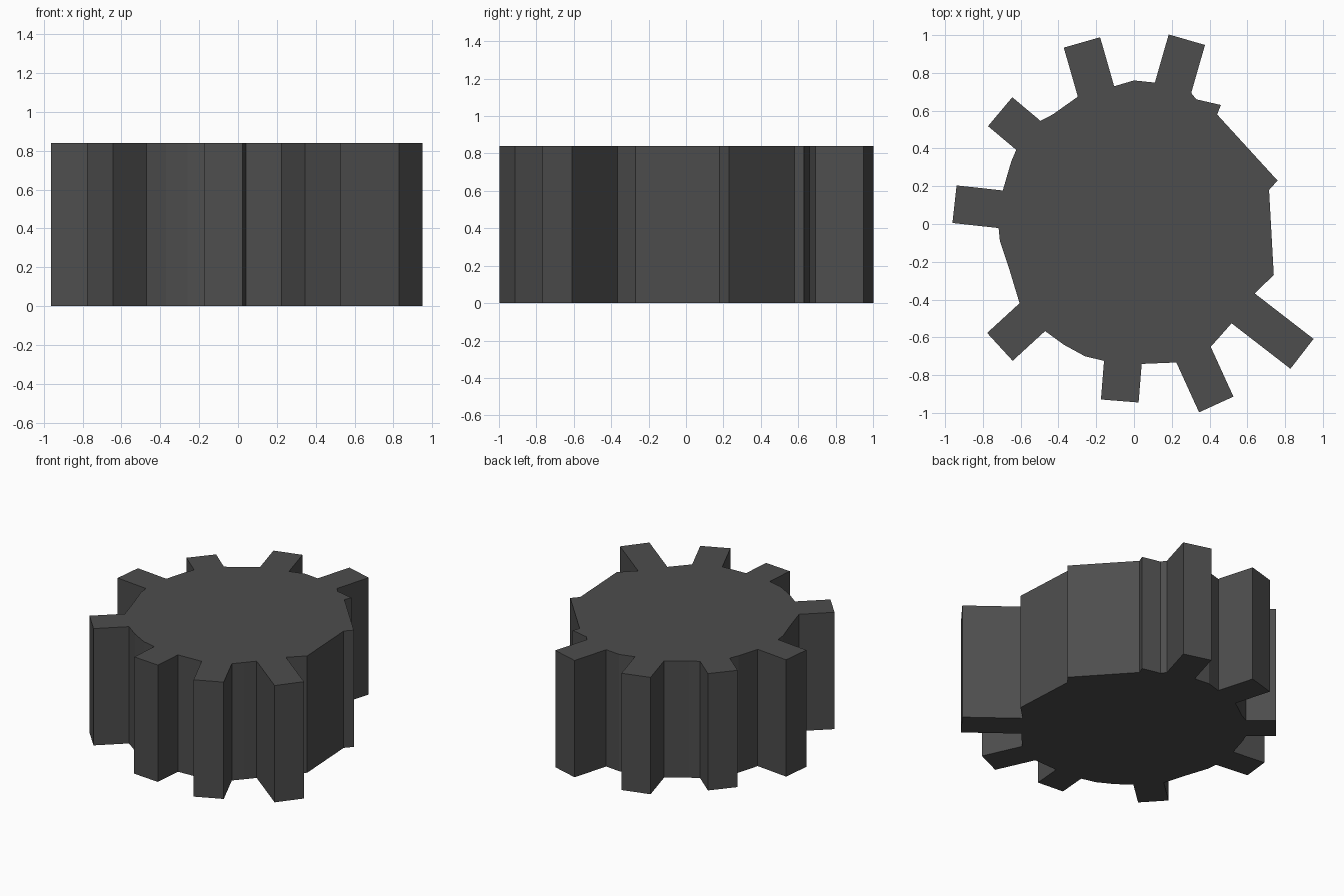
import bpy, bmesh
from math import radians
from mathutils import Vector, Matrix

if "Cube" in bpy.data.objects:
    bpy.data.objects.remove(bpy.data.objects["Cube"])

HEIGHT = 0.84
HALF_WIDTH = 0.1

# Each tooth: angle, base radius, tip radius, then the rim points up to the next tooth
TEETH = [
    (74, 0.75, 1.015, [(0.0, 0.76)]),
    (106, 0.73, 1.0, [(-0.43, 0.58)]),
    (140, 0.73, 0.925, [(-0.65, 0.33)]),
    (173.7, 0.71, 0.956, [(-0.71, -0.09), (-0.66, -0.24)]),
    (222.5, 0.73, 0.963, [(-0.37, -0.64), (-0.26, -0.70)]),
    (265.4, 0.735, 0.94, []),
    (294.5, 0.76, 1.05, [(0.46, -0.59)]),
    # the worn right side has lost its teeth
    (322.3, 0.73, 1.124, [(0.74, -0.27), (0.715, 0.18), (0.76, 0.23),
                          (0.44, 0.58), (0.46, 0.63), (0.33, 0.66)]),
]


def tooth_points(angle, base, tip):
    """Four corners of a straight radial tooth, counter-clockwise."""
    rot = Matrix.Rotation(radians(angle), 2)
    local = [(base, -HALF_WIDTH), (tip, -HALF_WIDTH), (tip, HALF_WIDTH), (base, HALF_WIDTH)]
    return [rot @ Vector(p) for p in local]


# Gear outline
outline = []
for angle, base, tip, rim in TEETH:
    outline += tooth_points(angle, base, tip)
    outline += [Vector(p) for p in rim]

# Extrude the outline into the solid gear
bm = bmesh.new()
face = bm.faces.new([bm.verts.new((p.x, p.y, 0)) for p in outline])
extruded = bmesh.ops.extrude_face_region(bm, geom=[face], use_keep_orig=True)
top = [v for v in extruded["geom"] if isinstance(v, bmesh.types.BMVert)]
bmesh.ops.translate(bm, verts=top, vec=(0, 0, HEIGHT))
bmesh.ops.recalc_face_normals(bm, faces=bm.faces)

mesh = bpy.data.meshes.new("gear")
bm.to_mesh(mesh)
bm.free()
gear = bpy.data.objects.new("gear", mesh)
bpy.context.collection.objects.link(gear)

# Dark iron colour
iron = bpy.data.materials.new("dark_iron")
iron.diffuse_color = (0.075, 0.075, 0.075, 1)
iron.use_nodes = True
iron.node_tree.nodes["Principled BSDF"].inputs["Base Color"].default_value = iron.diffuse_color
mesh.materials.append(iron)
